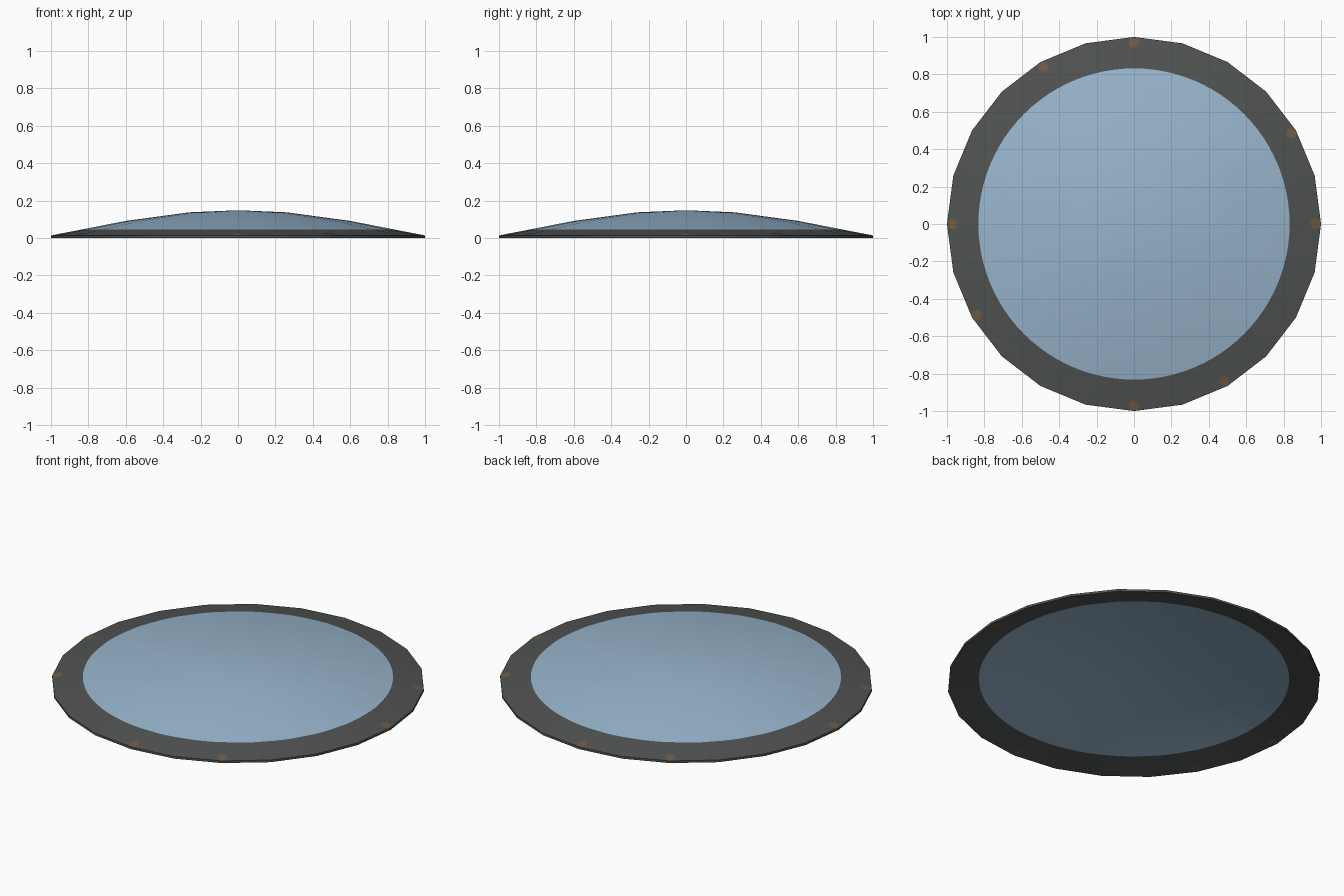
import bpy, bmesh, math

if "Cube" in bpy.data.objects:
    bpy.data.objects.remove(bpy.data.objects["Cube"])

SIDES, SEG = 24, 96          # low-poly outline, finer ring for the round colour border
BORDER, THICK = 0.832, 0.013
PROFILE = [(0, 0.148), (0.26, 0.137), (0.6, 0.091), (1.0, 0.013), (1.2, -0.026)]


def material(name, rgb):
    m = bpy.data.materials.new(name)
    lin = [((c / 255 + 0.055) / 1.055) ** 2.4 for c in rgb]
    m.diffuse_color = (*lin, 1)
    m.use_nodes = True
    m.node_tree.nodes["Principled BSDF"].inputs["Base Color"].default_value = m.diffuse_color
    return m


def poly(a):
    """Radius of the 24-sided outline at angle a."""
    half = math.pi / SIDES
    return math.cos(half) / math.cos(a % (2 * half) - half)


def height(x, y):
    """Top surface height of the faceted dome."""
    s = math.hypot(x, y) / poly(math.atan2(y, x))
    for (r0, z0), (r1, z1) in zip(PROFILE, PROFILE[1:]):
        if s <= r1:
            return z0 + (z1 - z0) * (s - r0) / (r1 - r0)
    return PROFILE[-1][1]


def finish(name, bm, mat):
    bmesh.ops.recalc_face_normals(bm, faces=bm.faces)
    me = bpy.data.meshes.new(name)
    bm.to_mesh(me)
    bm.free()
    me.materials.append(mat)
    ob = bpy.data.objects.new(name, me)
    bpy.context.collection.objects.link(ob)
    bpy.context.view_layer.objects.active = ob
    ob.select_set(True)
    bpy.ops.object.shade_smooth_by_angle(angle=math.radians(30))
    ob.select_set(False)
    return ob


def shell(name, rings, mat):
    """Loft rings of (radius, drop below the top surface) into a thin shell."""
    bm = bmesh.new()
    loops = []
    for r, drop in rings:
        loop = []
        for i in range(SEG):
            a = 2 * math.pi * i / SEG
            rr = r if r == BORDER else r * poly(a)
            x, y = rr * math.cos(a), rr * math.sin(a)
            loop.append(bm.verts.new((x, y, height(x, y) - drop)))
        loops.append(loop)
    for p, q in zip(loops, loops[1:]):
        for i in range(SEG):
            j = (i + 1) % SEG
            bm.faces.new((p[i], p[j], q[j], q[i]))
    bmesh.ops.remove_doubles(bm, verts=bm.verts, dist=1e-5)
    return finish(name, bm, mat)


glass = material("pale blue", (152, 181, 204))
dark = material("dark grey", (80, 83, 82))
brown = material("brown", (113, 89, 66))

# Shallow dome panel, top and underside
top = [(BORDER, 0), (0.6, 0), (0.26, 0), (0, 0)]
under = [(r, THICK) for r, _ in top]
shell("dome_panel", top + under[::-1] + [top[0]], glass)

# Dark rim with a thin outer edge
shell("rim", [(BORDER, 0), (1, 0), (1, THICK), (BORDER, THICK), (BORDER, 0)], dark)

# Brown bolt spots on both faces of the rim
for n, deg in enumerate((0, 30, 90, 120, 180, 210, 270, 300)):
    a = math.radians(deg)
    cx, cy = 0.97 * math.cos(a), 0.97 * math.sin(a)
    for side, off in (("top", 0.0015), ("under", -THICK - 0.0015)):
        bm = bmesh.new()
        bmesh.ops.create_circle(bm, cap_ends=True, cap_tris=True, segments=16, radius=0.027)
        for v in bm.verts:
            x, y = v.co.x + cx, v.co.y + cy
            v.co = (x, y, max(0, height(x, y) + off))
        finish(f"bolt_spot_{side}_{n}", bm, brown)
